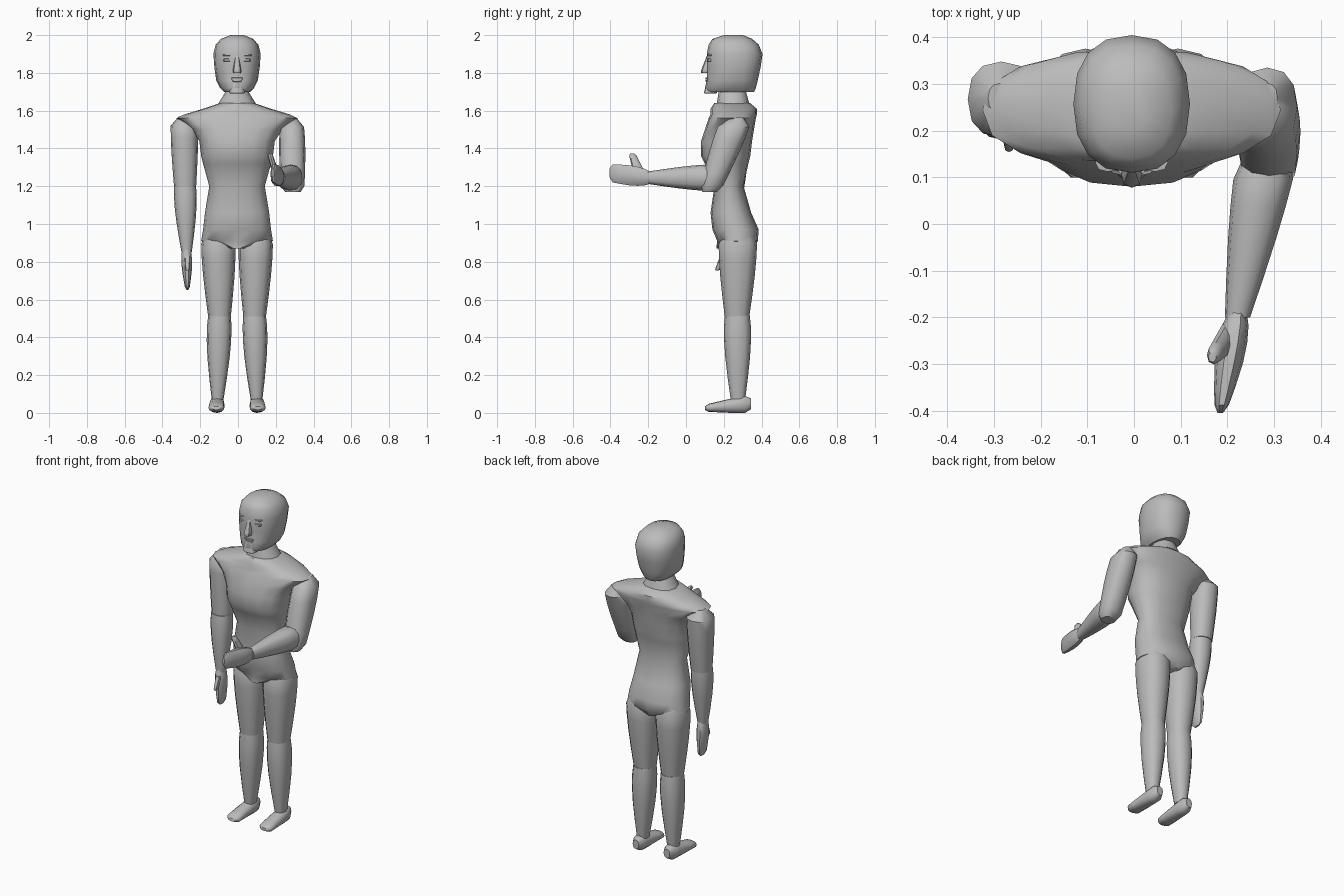
import bpy
import bmesh
from math import cos, sin, pi, radians

default_cube = bpy.data.objects.get("Cube")
if default_cube:
    bpy.data.objects.remove(default_cube, do_unlink=True)

MIDDLE = -.005  # the figure's own centre line
SQUARENESS = .85  # below one makes the rounded sections boxier


def make_material(name, colour):
    material = bpy.data.materials.new(name)
    material.use_nodes = True
    material.diffuse_color = colour
    for node in material.node_tree.nodes:
        if node.type == 'BSDF_PRINCIPLED':
            node.inputs["Base Color"].default_value = colour
    return material


plain_grey = make_material("plain grey", (.5, .5, .5, 1))


def finish(name, builder):
    """Turn a bmesh into a named, shaded object."""
    bmesh.ops.recalc_face_normals(builder, faces=builder.faces)
    mesh = bpy.data.meshes.new(name)
    builder.to_mesh(mesh)
    builder.free()
    mesh.materials.append(plain_grey)
    part = bpy.data.objects.new(name, mesh)
    bpy.context.collection.objects.link(part)
    bpy.ops.object.select_all(action='DESELECT')
    part.select_set(True)
    bpy.context.view_layer.objects.active = part
    bpy.ops.object.shade_smooth_by_angle(angle=radians(45))


def rounded(value):
    return abs(value) ** SQUARENESS * (1 if value >= 0 else -1)


def skin(name, rings, axis='Z', sides=12, mirror=False):
    """Skin rounded rings, each given by its centre and two half sizes."""
    builder = bmesh.new()
    loops = []
    for (x, y, z), (half_width, half_depth) in rings:
        loop = []
        for step in range(sides):
            angle = 2 * pi * step / sides
            across = x + half_width * rounded(cos(angle))
            if mirror:
                across = 2 * MIDDLE - across
            offset = half_depth * rounded(sin(angle))
            point = (across, y + offset, z) if axis == 'Z' else (across, y, z + offset)
            loop.append(builder.verts.new(point))
        loops.append(loop)
    for lower, upper in zip(loops, loops[1:]):
        for step in range(sides):
            following = (step + 1) % sides
            builder.faces.new((lower[step], lower[following], upper[following], upper[step]))
    builder.faces.new(loops[0])
    builder.faces.new(loops[-1])
    finish(name, builder)


def section(z, half, front, back):
    """One ring of the trunk or head, centred on the middle line."""
    return (MIDDLE, (front + back) / 2, z), (half, (back - front) / 2)


def mix(first, second, amount):
    return [a + (b - a) * amount for a, b in zip(first, second)]


def limb(name, start, end, start_size, end_size, swell=0,
         start_round=1, end_round=1, **options):
    """A tapered part that swells above its middle and may have rounded ends."""
    rings = []
    for amount in (0, .13, .3, .5, .75, .92, 1):
        scale = {0: start_round, 1: end_round}.get(amount, 1)
        bulge = swell * sin(pi * amount ** .75)
        size = [(half + bulge) * scale for half in mix(start_size, end_size, amount)]
        rings.append((mix(start, end, amount), size))
    skin(name, rings, **options)


# Torso with briefs hem, narrow waist, full chest and winged shoulders
skin("torso", [
    section(z=.87, half=.04, front=.16, back=.36),   # crotch
    section(z=.91, half=.19, front=.165, back=.38),  # hem
    section(z=.97, half=.18, front=.14, back=.385),  # hips
    section(z=1.06, half=.17, front=.13, back=.345),
    section(z=1.2, half=.147, front=.15, back=.305), # waist
    section(z=1.32, half=.18, front=.1, back=.33),
    section(z=1.36, half=.19, front=.08, back=.34),  # chest
    section(z=1.44, half=.2, front=.08, back=.35),
    section(z=1.5, half=.24, front=.1, back=.36),
    section(z=1.56, half=.32, front=.12, back=.37),  # shoulder wings
    section(z=1.58, half=.28, front=.13, back=.375),
    section(z=1.61, half=.18, front=.13, back=.375),
    section(z=1.64, half=.09, front=.15, back=.34),  # collar
], sides=16)

# Neck
limb("neck", start=(MIDDLE, .25, 1.62), end=(MIDDLE, .245, 1.71),
     start_size=(.11, .09), end_size=(.055, .07))

# Helmet-like head
skin("head", [
    section(z=1.7, half=.07, front=.11, back=.36),   # jaw
    section(z=1.72, half=.09, front=.1, back=.37),
    section(z=1.76, half=.11, front=.11, back=.38),
    section(z=1.83, half=.12, front=.11, back=.395),
    section(z=1.9, half=.125, front=.11, back=.405), # temples
    section(z=1.95, half=.113, front=.12, back=.385),
    section(z=1.98, half=.085, front=.14, back=.35),
    section(z=2, half=.035, front=.2, back=.3),      # crown
], sides=16)

# Nose, chin and lips on the centre line
limb("nose", start=(MIDDLE, .12, 1.89), end=(MIDDLE, .105, 1.8),
     start_size=(.01, .01), end_size=(.024, .03), end_round=.8, sides=8)
limb("chin", start=(MIDDLE, .13, 1.75), end=(MIDDLE, .13, 1.69),
     start_size=(.035, .022), end_size=(.042, .036), end_round=.8)
for name, height, half in (("upper_lip", 1.77, .035), ("lower_lip", 1.757, .028)):
    limb(name, start=(MIDDLE, .124, height - .005), end=(MIDDLE, .124, height + .005),
         start_size=(half, .02), end_size=(half, .02),
         start_round=.8, end_round=.8, sides=8)

# Paired parts, modelled on the left and mirrored to the right
for side, mirror in (("left", False), ("right", True)):
    limb(side + "_eye", start=(.045, .132, 1.86), end=(.045, .132, 1.875),
         start_size=(.022, .02), end_size=(.022, .02),
         start_round=.8, end_round=.8, sides=8, mirror=mirror)
    limb(side + "_brow", start=(.045, .132, 1.89), end=(.045, .132, 1.9),
         start_size=(.028, .02), end_size=(.028, .02),
         start_round=.8, end_round=.8, sides=8, mirror=mirror)
    limb(side + "_thigh", start=(.095, .275, .95), end=(.088, .27, .51),
         start_size=(.088, .1), end_size=(.06, .065),
         swell=.01, start_round=.8, mirror=mirror)
    limb(side + "_shin", start=(.088, .272, .515), end=(.098, .275, .07),
         start_size=(.06, .066), end_size=(.031, .038),
         swell=.014, mirror=mirror)
    limb(side + "_foot", start=(.1, .345, .048), end=(.105, .1, .025),
         start_size=(.034, .046), end_size=(.042, .018),
         swell=.004, start_round=.6, end_round=.5, axis='Y', mirror=mirror)

# Right arm hanging at the side
limb("right_upper_arm", start=(-.285, .27, 1.57), end=(-.28, .25, 1.19),
     start_size=(.07, .08), end_size=(.058, .058), swell=.006, start_round=.4)
limb("right_forearm", start=(-.28, .245, 1.2), end=(-.272, .225, .85),
     start_size=(.058, .058), end_size=(.027, .03), swell=.01)
limb("right_hand", start=(-.273, .225, .87), end=(-.268, .225, .65),
     start_size=(.02, .03), end_size=(.01, .036), swell=.012, end_round=.5, sides=10)
limb("right_thumb", start=(-.268, .2, .83), end=(-.268, .165, .755),
     start_size=(.016, .02), end_size=(.01, .013), end_round=.7, sides=8)

# Left arm, bent and reaching forward
limb("left_upper_arm", start=(.285, .27, 1.565), end=(.29, .125, 1.17),
     start_size=(.056, .08), end_size=(.06, .055),
     swell=.012, start_round=.4, end_round=.7)
limb("left_forearm", start=(.285, .14, 1.245), end=(.222, -.2, 1.245),
     start_size=(.065, .07), end_size=(.027, .033),
     swell=.006, start_round=.8, axis='Y')
limb("left_hand", start=(.222, -.19, 1.245), end=(.185, -.405, 1.27),
     start_size=(.02, .034), end_size=(.012, .048),
     swell=.015, end_round=.5, axis='Y', sides=10)
limb("left_thumb", start=(.205, -.24, 1.25), end=(.168, -.285, 1.373),
     start_size=(.02, .035), end_size=(.014, .018), end_round=.6, sides=8)
